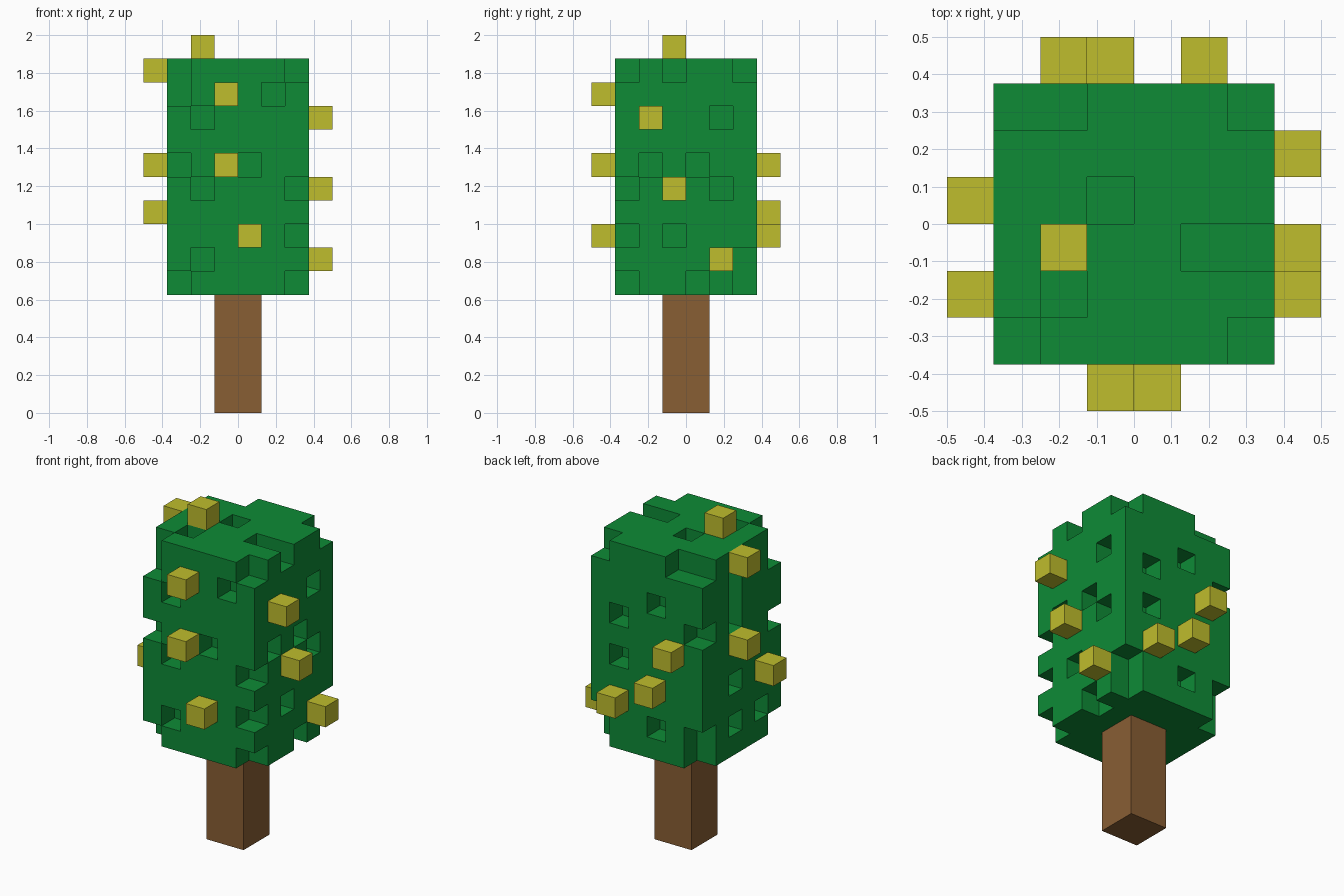
import bpy, bmesh
from mathutils import Vector

cube = bpy.data.objects.get("Cube")
if cube:
    bpy.data.objects.remove(cube, do_unlink=True)

S = 0.125                                   # block size
ORIGIN = Vector((-0.375, -0.375, 0.625))    # lower corner of the crown
SIZE = (6, 6, 10)                           # crown in blocks
DIRS = [Vector(d) for d in ((1, 0, 0), (-1, 0, 0), (0, 1, 0),
                            (0, -1, 0), (0, 0, 1), (0, 0, -1))]


def material(name, rgb):
    m = bpy.data.materials.new(name)
    m.use_nodes = True
    m.diffuse_color = (*rgb, 1)
    m.node_tree.nodes["Principled BSDF"].inputs["Base Color"].default_value = (*rgb, 1)
    return m


green = material("leaf green", (0.0044, 0.258, 0.037))
yellow = material("fruit yellow", (0.52, 0.51, 0.026))
brown = material("bark brown", (0.25, 0.112, 0.034))


def add_object(name, bm, mat):
    mesh = bpy.data.meshes.new(name)
    bm.to_mesh(mesh)
    bm.free()
    mesh.materials.append(mat)
    ob = bpy.data.objects.new(name, mesh)
    bpy.context.collection.objects.link(ob)
    return ob


def box(name, centre, size, mat):
    bm = bmesh.new()
    bmesh.ops.create_cube(bm, size=1)
    bmesh.ops.scale(bm, vec=size, verts=bm.verts)
    bmesh.ops.translate(bm, vec=centre, verts=bm.verts)
    return add_object(name, bm, mat)


def block_shell(name, cells, mat):
    """Only the outward faces of a set of blocks."""
    bm = bmesh.new()
    for c in cells:
        centre = ORIGIN + (Vector(c) + Vector((.5, .5, .5))) * S
        for d in DIRS:
            if tuple(int(v) for v in Vector(c) + d) in cells:
                continue
            u = Vector((d.y, d.z, d.x))
            w = d.cross(u)
            bm.faces.new([bm.verts.new(centre + (d + u * a + w * b) * S / 2)
                          for a, b in ((-1, -1), (1, -1), (1, 1), (-1, 1))])
    bmesh.ops.remove_doubles(bm, verts=bm.verts, dist=1e-4)
    return add_object(name, bm, mat)


# Trunk
box("trunk", (0, 0, 0.3125), (0.25, 0.25, 0.625), brown)

# Crown: a full block grid with single blocks missing
cells = {(i, j, k) for i in range(SIZE[0]) for j in range(SIZE[1]) for k in range(SIZE[2])}
front_gaps = [(4, 8), (1, 7), (3, 5), (1, 4), (1, 1)]            # (x, z)
back_gaps = [(4, 6), (2, 7), (4, 4), (2, 1)]                     # (x, z)
right_gaps = [(2, 9), (4, 7), (1, 5), (3, 5), (4, 4), (2, 2), (3, 0)]  # (y, z)
left_gaps = [(3, 8), (3, 7), (3, 6), (3, 3), (3, 1), (1, 1)]     # (y, z)
top_gaps = [(1, 5), (2, 3), (4, 2), (1, 1)]                      # (x, y)
corner_gaps = {(0, 0): (9, 8, 5, 0), (5, 0): (9, 4, 2, 0),
               (5, 5): (9, 1, 0), (0, 5): (9, 6, 1, 0)}
cells -= {(i, 0, k) for i, k in front_gaps}
cells -= {(i, 5, k) for i, k in back_gaps}
cells -= {(5, j, k) for j, k in right_gaps}
cells -= {(0, j, k) for j, k in left_gaps}
cells -= {(i, j, 9) for i, j in top_gaps}
cells -= {(i, j, k) for (i, j), ks in corner_gaps.items() for k in ks}
block_shell("crown", cells, green)

# Fruit blocks sitting on the crown
fruit = {
    "front": [(2, -1, 8), (2, -1, 5), (3, -1, 2)],
    "back": [(1, 6, 5), (2, 6, 3), (4, 6, 2)],
    "right": [(6, 1, 7), (6, 2, 4), (6, 4, 1)],
    "left": [(-1, 3, 9), (-1, 3, 5), (-1, 1, 3)],
    "top": [(1, 2, 10)],
}
# The side at +x is the model's own left
side_name = {"right": "left", "left": "right"}
for side, places in fruit.items():
    for n, c in enumerate(places, 1):
        centre = ORIGIN + (Vector(c) + Vector((.5, .5, .5))) * S
        box(f"fruit_{side_name.get(side, side)}_{n}", centre, (S, S, S), yellow)
